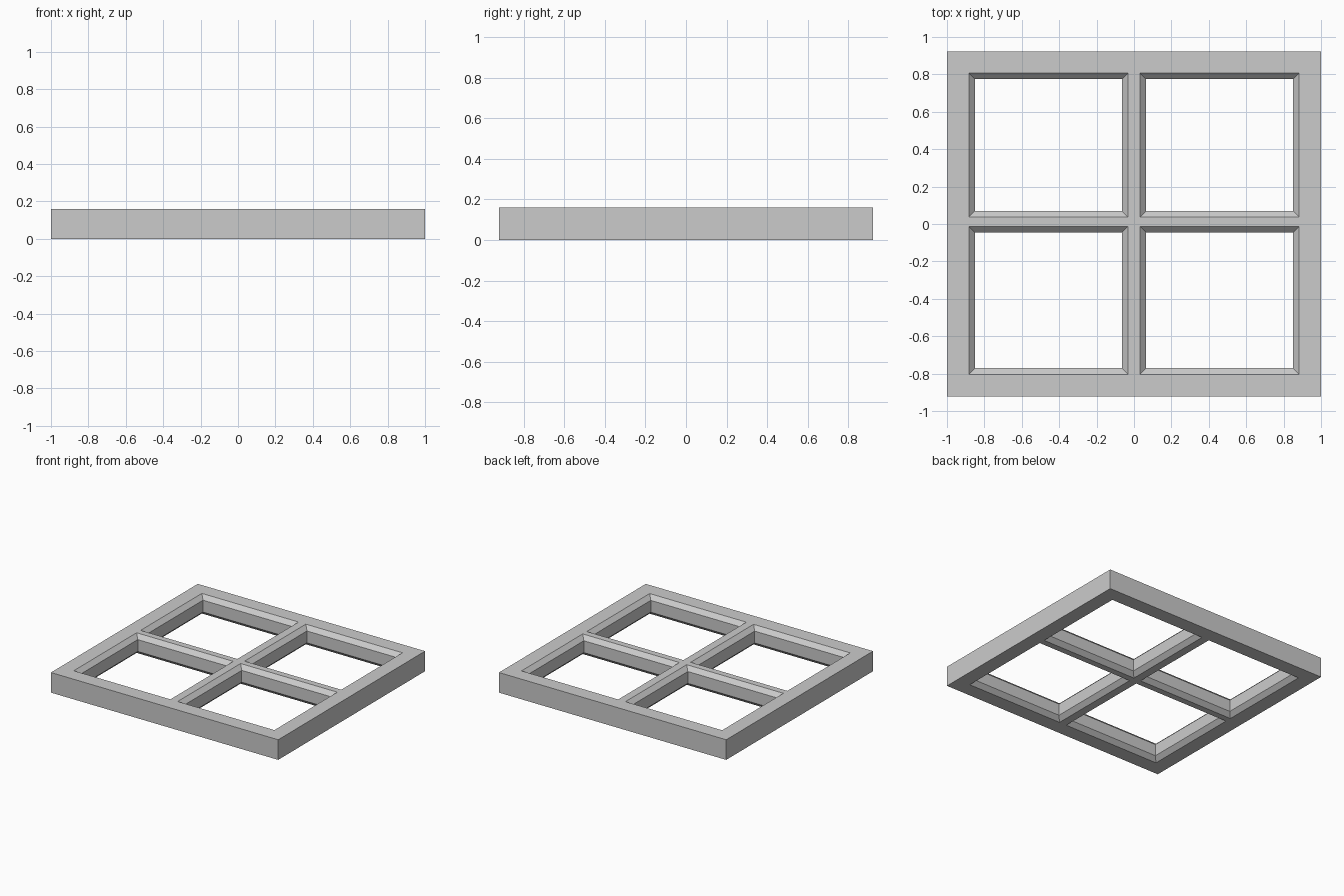
import bpy, bmesh

cube = bpy.data.objects.get("Cube")
if cube:
    bpy.data.objects.remove(cube)

# One plain grey for the whole frame
grey = bpy.data.materials.new("plain grey")
grey.use_nodes = True
colour = (0.6, 0.6, 0.6, 1)
grey.diffuse_color = colour
grey.node_tree.nodes["Principled BSDF"].inputs["Base Color"].default_value = colour

HEIGHT = 0.16
BEVEL = 0.033
# Odd intervals (1 and 3) of these cuts are the pane openings
XS = [-1, -0.883, -0.032, 0.032, 0.883, 1]
YS = [-0.923, -0.804, -0.013, 0.037, 0.807, 0.923]

bm = bmesh.new()


def ring(x0, x1, y0, y1, z):
    return [bm.verts.new(p) for p in
            ((x0, y0, z), (x1, y0, z), (x1, y1, z), (x0, y1, z))]


def bridge(a, b):
    for i in range(4):
        j = (i + 1) % 4
        bm.faces.new((a[i], a[j], b[j], b[i]))


# Flat top and bottom lattice around the four openings
for z in (0, HEIGHT):
    for i in range(5):
        for j in range(5):
            if not (i % 2 and j % 2):
                bm.faces.new(ring(XS[i], XS[i + 1], YS[j], YS[j + 1], z))

# Outer walls, split at the lattice cuts
for a, b in zip(XS, XS[1:]):
    for y in (YS[0], YS[-1]):
        bm.faces.new([bm.verts.new(p) for p in
                      ((a, y, 0), (b, y, 0), (b, y, HEIGHT), (a, y, HEIGHT))])
for a, b in zip(YS, YS[1:]):
    for x in (XS[0], XS[-1]):
        bm.faces.new([bm.verts.new(p) for p in
                      ((x, a, 0), (x, b, 0), (x, b, HEIGHT), (x, a, HEIGHT))])

# Opening walls: bevelled above and below a straight middle band
for i in (1, 3):
    for j in (1, 3):
        rings = [ring(XS[i] + d, XS[i + 1] - d, YS[j] + d, YS[j + 1] - d, z)
                 for d, z in ((0, 0), (BEVEL, BEVEL),
                              (BEVEL, HEIGHT - BEVEL), (0, HEIGHT))]
        for a, b in zip(rings, rings[1:]):
            bridge(a, b)

# Weld into one closed solid
bmesh.ops.remove_doubles(bm, verts=bm.verts, dist=0.0005)
bmesh.ops.recalc_face_normals(bm, faces=bm.faces)
mesh = bpy.data.meshes.new("window_frame")
bm.to_mesh(mesh)
bm.free()
mesh.materials.append(grey)
bpy.context.collection.objects.link(bpy.data.objects.new("window_frame", mesh))
